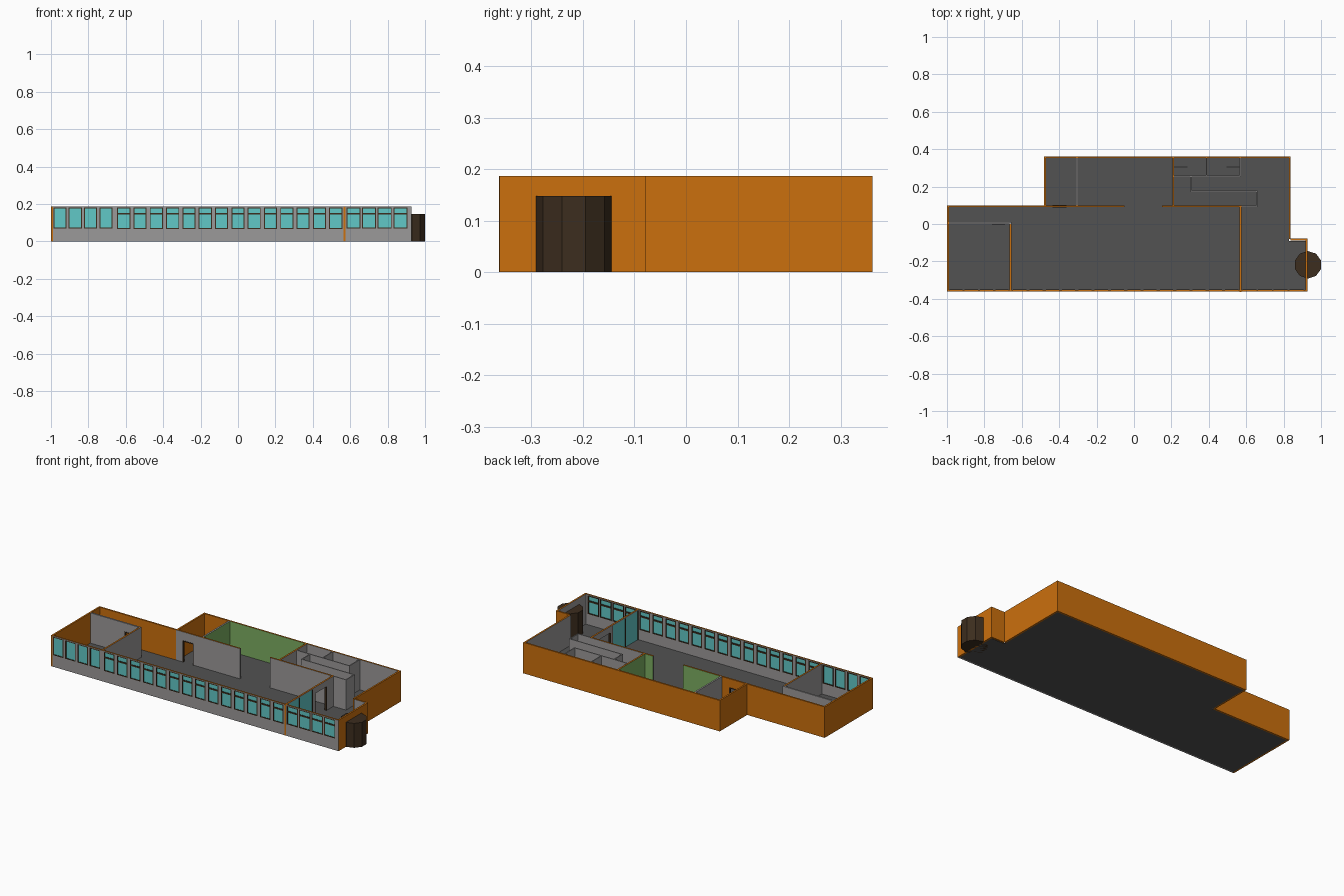
import bpy, bmesh
from mathutils import Vector

if "Cube" in bpy.data.objects:
    bpy.data.objects.remove(bpy.data.objects["Cube"])

H = 0.187          # wall height
T = 0.01           # wall thickness
F = 0.362          # half depth


def mat(name, r, g, b):
    m = bpy.data.materials.new(name)
    m.diffuse_color = (r, g, b, 1)
    m.use_nodes = True
    m.node_tree.nodes["Principled BSDF"].inputs["Base Color"].default_value = m.diffuse_color
    return m


ORANGE = mat("orange", 0.60, 0.16, 0.004)
GREY = mat("grey", 0.33, 0.32, 0.32)
GREEN = mat("green", 0.20, 0.42, 0.12)
FLOOR = mat("floor_grey", 0.085, 0.085, 0.085)
BROWN = mat("dark_brown", 0.045, 0.026, 0.013)
GLASS = mat("teal_glass", 0.12, 0.58, 0.57)
AXES = {"-x": (-1, 0, 0), "+x": (1, 0, 0), "-y": (0, -1, 0), "+y": (0, 1, 0), "+z": (0, 0, 1)}


def boxes(name, items, base, **sides):
    """One object from boxes (x0, x1, y0, y1, z0, z1); sides recolour faces by direction."""
    me = bpy.data.meshes.new(name)
    me.materials.append(base)
    bm = bmesh.new()
    recolour = []
    for key, m in sides.items():
        d = key.replace("p", "+").replace("m", "-")
        me.materials.append(m)
        recolour.append((Vector(AXES[d]), len(me.materials) - 1))
    for x0, x1, y0, y1, z0, z1 in items:
        vs = bmesh.ops.create_cube(bm, size=1)["verts"]
        for v in vs:
            v.co = Vector(((x0 + x1) / 2 + v.co.x * (x1 - x0),
                           (y0 + y1) / 2 + v.co.y * (y1 - y0),
                           (z0 + z1) / 2 + v.co.z * (z1 - z0)))
    bm.normal_update()
    for f in bm.faces:
        for d, i in recolour:
            if f.normal.dot(d) > 0.9:
                f.material_index = i
    bm.to_mesh(me)
    bm.free()
    ob = bpy.data.objects.new(name, me)
    bpy.context.collection.objects.link(ob)
    return ob


def wall(name, x0, x1, y0, y1, base=ORANGE, z0=0.0, **sides):
    return boxes(name, [(x0, x1, y0, y1, z0, H)], base, **sides)


def door_wall(name, x0, x1, y0, y1, d0, d1, base, top=0.135, **sides):
    """Wall along x with a framed door opening from d0 to d1."""
    boxes(name, [(x0, d0, y0, y1, 0.002, H), (d1, x1, y0, y1, 0.002, H),
                 (d0, d1, y0, y1, top, H)], base, **sides)
    e = 0.002
    boxes(name + "_door_frame", [(d0, d0 + .005, y0 - e, y1 + e, .003, top),
                                 (d1 - .005, d1, y0 - e, y1 + e, .003, top),
                                 (d0, d1, y0 - e, y1 + e, top - .005, top)], BROWN)


# Floor slabs
I = F - T
boxes("floor", [(-.99, .828, -I, .09, 0, .004), (.828, .918, -I, -.09, 0, .004),
                (-.47, .828, .09, I, 0, .004)], FLOOR)

# Outer walls
wall("left_wall", -1, -1 + T, -I, .1)
wall("rear_left_wall", -.99, -.48, .09, .1)
wall("store_side_wall", -.48, -.47, .1, I)
wall("store_rear_wall", -.48, -.30, I, F)
wall("green_room_rear_wall", -.30, .205, I, F, my=GREEN)
wall("service_rear_wall", .205, .838, I, F, my=GREY)
wall("right_wall", .828, .838, -.08, I, mx=GREY)
wall("entrance_step_wall", .838, .918, -.088, -.078, my=GREY)
wall("entrance_wall", .918, .928, -I, -.078, mx=GREY)

# Front window wall: (start, pitch, count, width, sill, crossbar height)
groups = [(-.987, .082, 4, .070, .070, None),
          (-.646, .0872, 14, .070, .066, .148),
          (.580, .0835, 4, .075, .070, .147)]
solid, frames, panes = [], [], []
edge, head = -1 + T, .182
ya, yb = -F, -I
for start, pitch, count, w, sill, bar in groups:
    for i in range(count):
        a = start + i * pitch
        b = a + w
        if a > edge:
            solid.append((edge, a, ya, yb, 0, head))
        edge = max(edge, a)
        solid.append((edge, b, ya, yb, 0, sill))
        edge = b
        t, p, q = .005, ya - .0, yb + .002
        frames += [(a, a + t, p, q, sill, head), (b - t, b, p, q, sill, head),
                   (a + t, b - t, p, q, sill, sill + t), (a + t, b - t, p, q, head - t, head)]
        if bar:
            frames.append((a + t, b - t, p, q, bar - .004, bar + .005))
        panes.append((a + t, b - t, ya + .003, yb - .003, sill + t, head - t))
solid.append((edge, .928, ya, yb, 0, head))
boxes("front_wall", solid, GREY, px=ORANGE)
boxes("front_top_rail", [(-.99, .928, ya, yb, head, H)], ORANGE, my=GREY, py=GREY)
boxes("front_corner_post", [(-1, -.99, -F, -I, 0, H)], ORANGE)
boxes("window_frames", frames, BROWN)
boxes("window_panes", panes, GLASS)

# Left office
door_wall("office_rear_wall", -.99, -.655, 0, .01, -.76, -.69, GREY)
wall("office_side_wall", -.665, -.655, -I, 0, GREY, .002, pz=ORANGE)

# Wall between hall and rear rooms, open from x = -0.05 to 0.15
door_wall("store_front_wall", -.48, -.305, .09, .1, -.435, -.36, GREY, py=ORANGE, pz=ORANGE)
wall("green_room_front_left", -.305, -.05, .09, .1, GREY, .002, py=GREEN, pz=ORANGE)
wall("green_room_front_right", .15, .205, .09, .1, GREY, .002, py=GREEN, pz=ORANGE)
wall("hall_rear_wall", .205, .575, .09, .1, GREY, .002, pz=ORANGE)
wall("green_room_left_wall", -.31, -.30, .1, I, GREY, .002, px=GREEN)
wall("green_room_right_wall", .205, .215, .1, I, GREY, .002, mx=GREEN, pz=ORANGE)

# Glazed lobby partition with door opening
xa, xb = .565, .575
boxes("lobby_partition", [(xa, xb, .03, .09, .002, H), (xa, xb, -.105, -.085, .002, H),
                          (xa, xb, -.085, .03, .148, H), (xa, xb, -I, -.105, .180, H)],
      GREY, pz=ORANGE)
boxes("lobby_glass", [(xa + .003, xb - .003, -I, -.105, .004, .180)], GLASS)
boxes("lobby_glass_frame", [(xa, xb, y, y + .005, .004, .180) for y in (-I, -.232, -.11)]
      + [(xa - .001, xb + .001, y, y + .005, .004, .148) for y in (-.085, .025)], BROWN)
boxes("lobby_front_post", [(xa, xb, -F - .001, -F, 0, H)], ORANGE)

# Washroom and service partitions
t = .006
boxes("washroom_walls", [(.215, .571, .252, .252 + t, .002, H), (.565, .571, .258, I, .002, H),
                         (.386, .391, .258, I, .002, H), (.215, .285, .303, .307, .002, H * .85),
                         (.495, .565, .303, .307, .002, H * .85)], GREY)
boxes("service_walls", [(.302, .308, .178, .252, .002, H), (.302, .660, .172, .178, .002, H),
                        (.654, .660, .092, .172, .002, H), (.575, .654, .092, .098, .002, H)], GREY)

# Ten-sided revolving entrance drum
bpy.ops.mesh.primitive_cylinder_add(vertices=10, radius=.0735, depth=.148,
                                    location=(.930, -.218, .074))
drum = bpy.context.object
drum.name = "entrance_drum"
drum.data.materials.append(BROWN)
